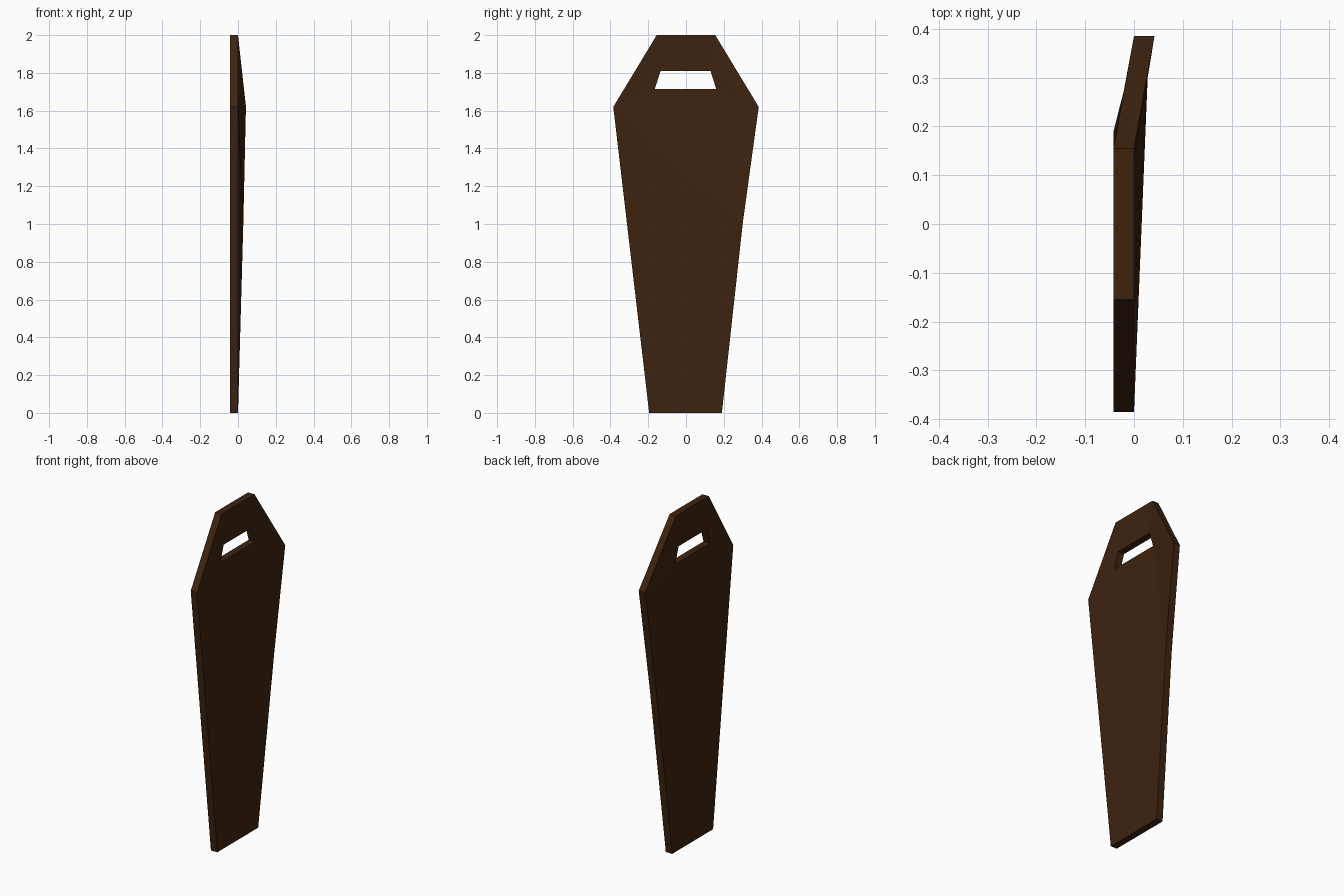
import bpy, bmesh

if "Cube" in bpy.data.objects:
    bpy.data.objects.remove(bpy.data.objects["Cube"])

T = 0.042  # board thickness

# Outline of the warped board: (y, z, forward bend)
outline = [(-0.195, 0, 0), (0.19, 0, 0), (0.30, 1.0, 0.028), (0.385, 1.62, 0.042),
           (0.155, 2, 0), (-0.155, 2, 0), (-0.385, 1.62, 0)]
# Window cut through the board
window = [(-0.165, 1.715, 0), (0.16, 1.715, 0), (0.13, 1.81, 0), (-0.135, 1.81, 0)]
points = outline + window

# Panels around the window (0-6 outline, 7-10 window)
panels = [(0, 1, 6), (1, 2, 6), (2, 7, 6), (2, 8, 7), (2, 3, 8), (3, 9, 8),
          (3, 4, 9), (4, 5, 10, 9), (5, 6, 7, 10)]

bm = bmesh.new()
front = [bm.verts.new((b, y, z)) for y, z, b in points]
back = [bm.verts.new((b - T, y, z)) for y, z, b in points]
for p in panels:
    bm.faces.new([front[i] for i in p])
    bm.faces.new([back[i] for i in reversed(p)])

# Rim walls around the outline and the window
for ring in (list(range(7)), list(range(10, 6, -1))):
    for a, b in zip(ring, ring[1:] + ring[:1]):
        bm.faces.new((front[b], front[a], back[a], back[b]))
bmesh.ops.recalc_face_normals(bm, faces=bm.faces)

mesh = bpy.data.meshes.new("coffin_lid")
bm.to_mesh(mesh)
bm.free()
lid = bpy.data.objects.new("coffin_lid", mesh)
bpy.context.collection.objects.link(lid)

# Dark wood
wood = bpy.data.materials.new("dark brown wood")
wood.diffuse_color = (0.047, 0.017, 0.005, 1)
wood.use_nodes = True
wood.node_tree.nodes["Principled BSDF"].inputs["Base Color"].default_value = wood.diffuse_color
mesh.materials.append(wood)
